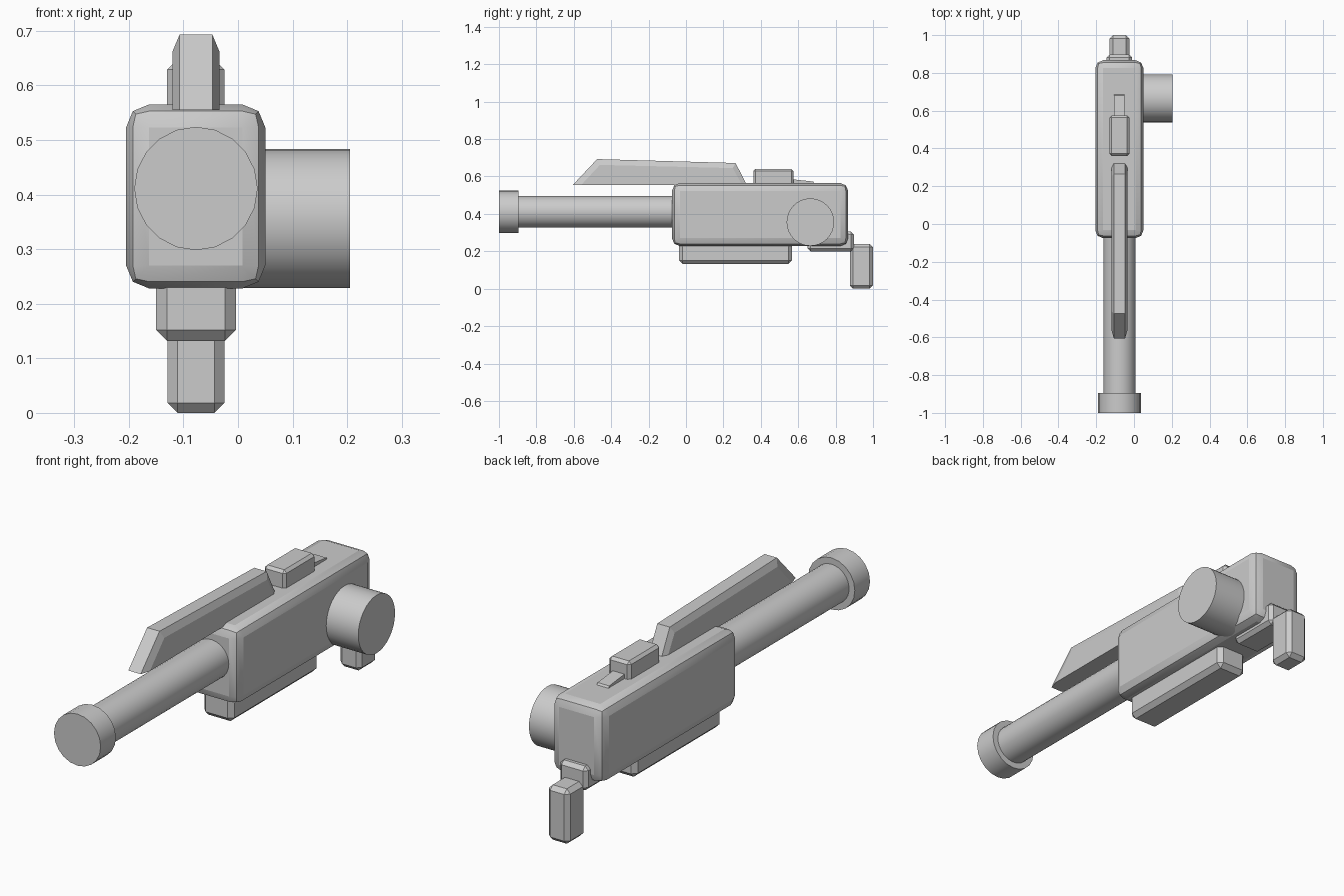
import bpy, bmesh, math
from mathutils import Matrix, Vector

cube = bpy.data.objects.get("Cube")
if cube:
    bpy.data.objects.remove(cube, do_unlink=True)

CX = -0.077  # centre line of the long parts

gray = bpy.data.materials.new("plain gray")
gray.use_nodes = True
gray.diffuse_color = (0.6, 0.6, 0.6, 1)
gray.node_tree.nodes["Principled BSDF"].inputs["Base Color"].default_value = (0.6, 0.6, 0.6, 1)


def finish(name, bm, angle=30):
    bmesh.ops.recalc_face_normals(bm, faces=bm.faces)
    mesh = bpy.data.meshes.new(name)
    bm.to_mesh(mesh)
    bm.free()
    mesh.materials.append(gray)
    obj = bpy.data.objects.new(name, mesh)
    bpy.context.collection.objects.link(obj)
    bpy.ops.object.select_all(action='DESELECT')
    obj.select_set(True)
    bpy.context.view_layer.objects.active = obj
    bpy.ops.object.shade_smooth_by_angle(angle=math.radians(angle))
    return obj


def block(name, x, y, z, bevel, segments=1):
    """Box between the given (low, high) limits with chamfered edges."""
    bm = bmesh.new()
    size = [b - a for a, b in (x, y, z)]
    mid = [(a + b) / 2 for a, b in (x, y, z)]
    bmesh.ops.create_cube(bm, size=1, matrix=Matrix.Translation(mid) @ Matrix.Diagonal((*size, 1)))
    bmesh.ops.bevel(bm, geom=bm.edges[:], offset=bevel, segments=segments,
                    profile=0.5, affect='EDGES')
    return finish(name, bm, 20)


def cylinder(name, start, end, radius, sides):
    start, end = Vector(start), Vector(end)
    axis = end - start
    turn = axis.to_track_quat('Z', 'Y').to_matrix().to_4x4()
    bm = bmesh.new()
    bmesh.ops.create_cone(bm, cap_ends=True, segments=sides, radius1=radius, radius2=radius,
                          depth=axis.length, matrix=Matrix.Translation((start + end) / 2) @ turn)
    return finish(name, bm)


def loft(name, sections):
    """Skin (x, [(y, z), ...]) outlines of equal length into a closed solid."""
    bm = bmesh.new()
    rings = [[bm.verts.new((x, y, z)) for y, z in outline] for x, outline in sections]
    for a, b in zip(rings, rings[1:]):
        for i in range(len(a)):
            j = (i + 1) % len(a)
            bm.faces.new((a[i], a[j], b[j], b[i]))
    bm.faces.new(rings[0])
    bm.faces.new(rings[-1])
    return finish(name, bm, 10)


# Main housing
block("body", (-0.205, 0.05), (-0.075, 0.867), (0.228, 0.565), 0.042, 2)

# Barrel and end cap
cylinder("barrel", (CX, -0.91, 0.411), (CX, 0.1, 0.411), 0.085, 32)
cylinder("muzzle_cap", (CX, -1.0, 0.411), (CX, -0.895, 0.411), 0.113, 20)

# Round drum on the left side
cylinder("side_drum", (-0.05, 0.665, 0.356), (0.205, 0.665, 0.356), 0.127, 32)

# Top rail with chamfered upper edges
full = [(-0.605, 0.555), (-0.475, 0.693), (0.265, 0.672), (0.325, 0.555)]
inset = [(-0.56, 0.555), (-0.46, 0.662), (0.25, 0.645), (0.3, 0.555)]
loft("top_rail", [(CX - 0.043, inset), (CX - 0.03, full), (CX + 0.03, full), (CX + 0.043, inset)])

# Sight block and the small wedge behind it
block("sight_block", (-0.13, -0.025), (0.36, 0.575), (0.545, 0.641), 0.012)
wedge = [(0.55, 0.55), (0.55, 0.587), (0.68, 0.573), (0.698, 0.55)]
loft("sight_wedge", [(CX - 0.028, wedge), (CX + 0.028, wedge)])

# Lower magazine
block("magazine", (-0.15, -0.004), (-0.038, 0.567), (0.132, 0.26), 0.02)

# Rear bracket and hanging grip
block("rear_bracket", (-0.145, -0.01), (0.65, 0.897), (0.2, 0.306), 0.016)
block("grip", (-0.129, -0.025), (0.876, 1.0), (0.0, 0.24), 0.018)
